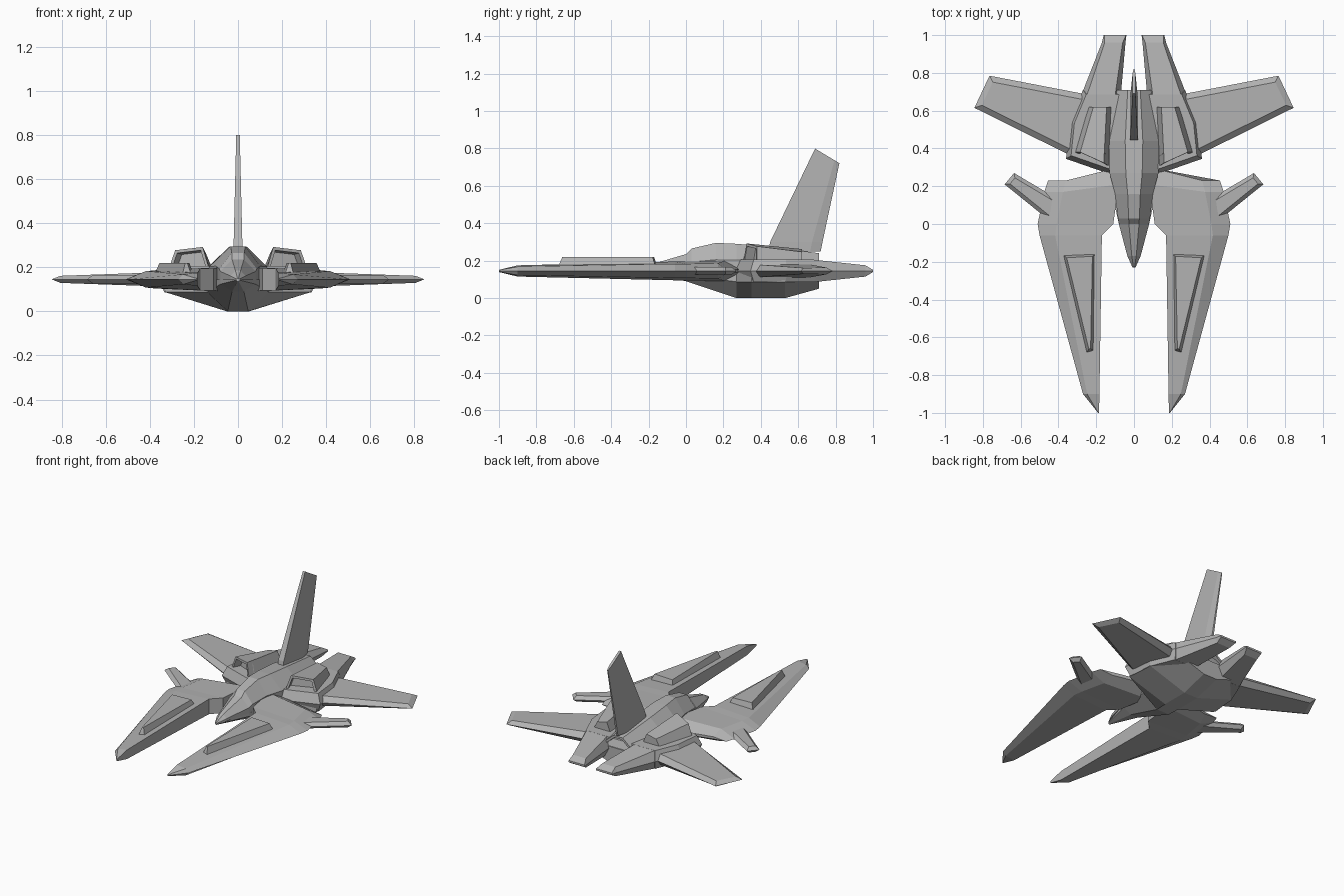
import bpy, bmesh

if "Cube" in bpy.data.objects:
    bpy.data.objects.remove(bpy.data.objects["Cube"])

grey = bpy.data.materials.new("hull_grey")
grey.use_nodes = True
shade = .45
color = (shade, shade, shade, 1)
grey.diffuse_color = color
grey.node_tree.nodes["Principled BSDF"].inputs["Base Color"].default_value = color

# Height of the plane on which every sharp rim lies
MID = .145


def finish(name, bm, mirror):
    """Turn the bmesh into a named object, mirrored across the centre plane if asked."""
    bmesh.ops.remove_doubles(bm, verts=bm.verts, dist=.0005)
    bmesh.ops.recalc_face_normals(bm, faces=bm.faces)
    mesh = bpy.data.meshes.new(name)
    bm.to_mesh(mesh)
    bm.free()
    mesh.materials.append(grey)
    part = bpy.data.objects.new(name, mesh)
    bpy.context.collection.objects.link(part)
    if mirror:
        part.modifiers.new("Mirror", 'MIRROR').use_mirror_merge = False
    return part


def inset(bm, face, width, rise):
    bmesh.ops.inset_individual(bm, faces=[face], thickness=width, depth=rise,
                               use_even_offset=True)


def slab(name, outline, half, bevel, level=MID, mirror=True):
    """Flat plate with a sharp rim, chamfered above and below."""
    bm = bmesh.new()
    for loop in (outline, outline[::-1]):
        face = bm.faces.new([bm.verts.new((x, y, level)) for x, y in loop])
        face.normal_update()
        inset(bm, face, bevel, half)
    return finish(name, bm, mirror)


def loft(name, rings, mirror=True, recessed_cap=None, frame=.014, sink=.05):
    """Skin rings of equal point count and cap both ends, sinking one cap if asked."""
    bm = bmesh.new()
    rows = [[bm.verts.new(point) for point in ring] for ring in rings]
    for near, far in zip(rows, rows[1:]):
        for i in range(len(near)):
            bm.faces.new((near[i - 1], near[i], far[i], far[i - 1]))
    caps = {"front": bm.faces.new(rows[0][::-1]), "back": bm.faces.new(rows[-1])}
    bmesh.ops.recalc_face_normals(bm, faces=bm.faces)
    if recessed_cap:
        inset(bm, caps[recessed_cap], frame, 0)
        inset(bm, caps[recessed_cap], .002, -sink)
    return finish(name, bm, mirror)


def both(half):
    """Complete a half outline or half ring across the centre plane."""
    return half + [(-x, *rest) for x, *rest in reversed(half) if x > 0]


def spine_ring(y, width, top):
    shoulder = MID + (top - MID) * .4
    return both([(0, y, MID), (width, y, MID), (width, y, shoulder),
                 (width / 3, y, top), (0, y, top)])


def keel_ring(y, chine, bottom):
    flat = min(.05, chine / 3)
    edge = bottom + (MID - bottom) * .6
    return both([(0, y, bottom), (flat, y, bottom), (chine, y, edge),
                 (chine, y, MID), (0, y, MID)])


def boom_ring(y, inner, outer, half):
    bevel = half / 2
    low, high = MID - half, MID + half
    return [(inner, y, MID), (inner + bevel, y, high), (outer - bevel, y, high),
            (outer, y, MID), (outer - bevel, y, low), (inner + bevel, y, low)]


def prong_ring(y, inner, outer, half, sweep=0):
    """Upright inner wall, flat top, then a long chamfer to a sharp outer edge."""
    crease = inner + (outer - inner) * .75
    back = y - sweep
    slim = half * .75
    return [(inner, y, MID - half), (inner, y, MID + half), (crease, back, MID + slim),
            (outer, back, MID), (crease, back, MID - slim)]


def pod_ring(y, inner, outer, top, slant, base=.19):
    lean = .03
    return [(inner, y, base), (inner + lean, y + slant / 4, top),
            (outer - lean, y + slant, top - lean / 2), (outer, y + slant, base)]


def fin_ring(z, front, back, half):
    crease = front + (back - front) * .8
    trail = half / 3
    right_side = [(half, front, z), (half, crease, z), (trail, back, z)]
    return both(right_side)


# Nose, canopy hump and spine, with a sunken exhaust at the back
loft("fuselage", [
    spine_ring(-.23, .008, .15),
    spine_ring(-.17, .035, .185),
    spine_ring(0, .08, .235),
    spine_ring(.03, .085, .265),
    spine_ring(.16, .1, .295),
    spine_ring(.27, .13, .29),
    spine_ring(.44, .14, .275),
    spine_ring(.71, .1, .24)], mirror=False, recessed_cap="back")

# Faceted keel below
loft("keel", [
    keel_ring(-.23, .008, .135),
    keel_ring(0, .08, .09),
    keel_ring(.27, .14, 0),
    keel_ring(.35, .33, 0),
    keel_ring(.53, .32, 0),
    keel_ring(.71, .22, .05)], mirror=False)

# Wide engine deck with a chamfered rim
deck_half = [(0, .25), (.13, .265), (.36, .345), (.34, .54), (.27, .71), (0, .71)]
slab("engine_deck", both(deck_half), half=.06, bevel=.025, mirror=False)

# Twin tail booms
loft("tail_boom", [
    boom_ring(.68, .07, .28, .06),
    boom_ring(.96, .045, .17, .03),
    boom_ring(1, .04, .16, .006)])

# Long forward prongs
loft("forward_prong", [
    prong_ring(-1, .185, .19, .006),
    prong_ring(-.9, .183, .27, .03),
    prong_ring(-.06, .17, .5, .05),
    prong_ring(0, .11, .51, .05),
    prong_ring(.21, .08, .475, .055, sweep=.04),
    prong_ring(.3, .08, .455, .01, sweep=.07)])

# Raised panel on each prong
panel_outline = [(.375, -.165), (.205, -.155), (.215, -.67), (.25, -.68)]
slab("prong_panel", panel_outline, half=.045, bevel=.015, level=.175)

# Small winglet on each prong
winglet_outline = [(.4, .13), (.635, .27), (.685, .21), (.4, -.02)]
slab("winglet", winglet_outline, half=.02, bevel=.02)

# Main wings, thinner toward the tip
wing_outline = [(.22, .68), (.765, .785), (.845, .615), (.22, .305)]
wing = slab("main_wing", wing_outline, half=.045, bevel=.03)
for vertex in wing.data.vertices:
    vertex.co.z = MID + (vertex.co.z - MID) * (1 - vertex.co.x * .8)

# Slanted intake pods with open fronts
loft("intake_pod", [
    pod_ring(.305, .13, .315, .292, slant=.075),
    pod_ring(.62, .115, .245, .262, slant=0)], recessed_cap="front")

# Tall swept tail fin
loft("tail_fin", [
    fin_ring(.25, .44, .72, .02),
    fin_ring(.3, .45, .73, .02),
    fin_ring(.76, .69, .82, .008)], mirror=False)

# Slanted tip of the fin
fin = bpy.data.objects["tail_fin"]
for vertex in fin.data.vertices:
    if vertex.co.z > .7:
        vertex.co.z += (.755 - vertex.co.y) * .6
